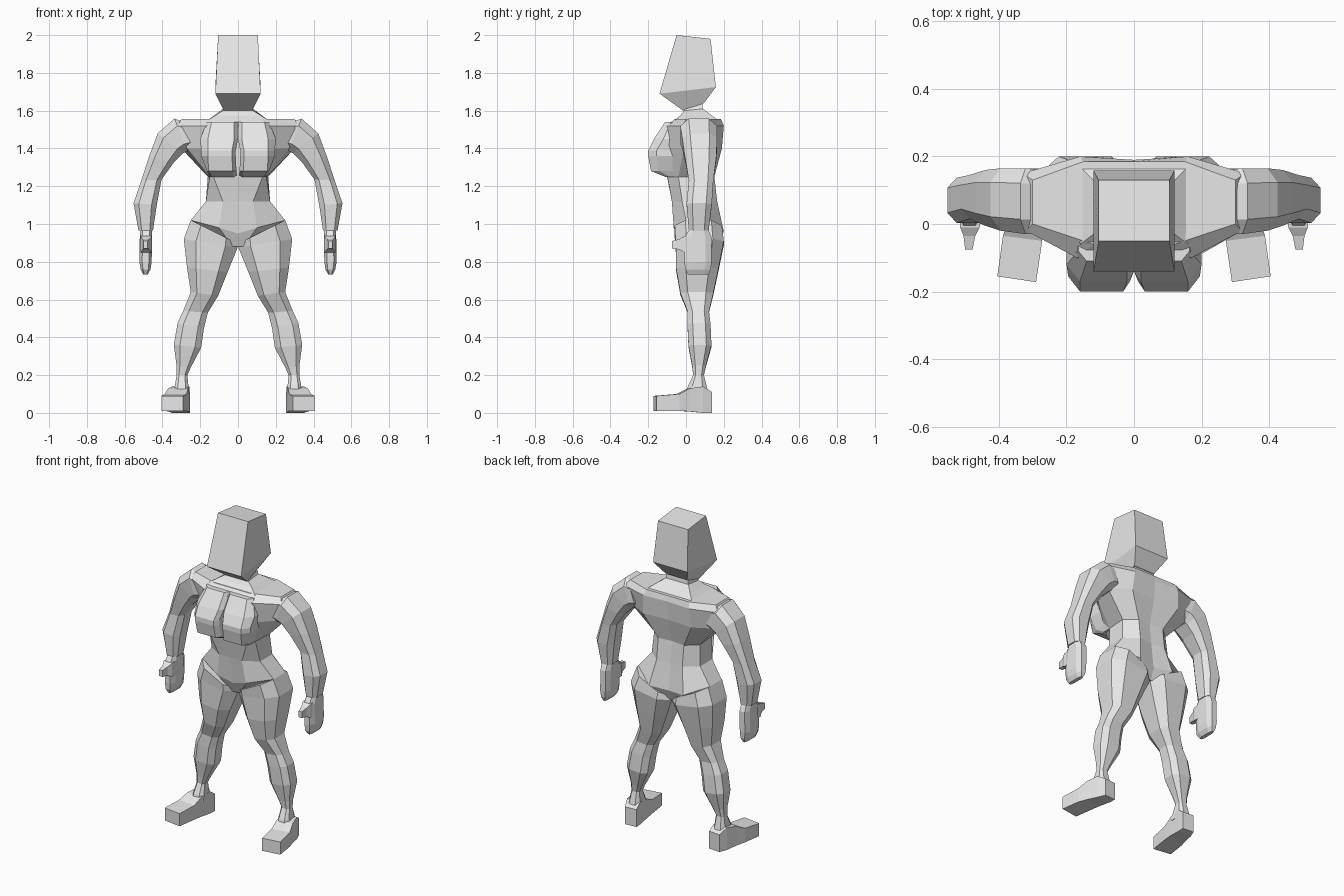
import bpy, bmesh

skin = bpy.data.materials.new("pale grey")
skin.diffuse_color = (0.8, 0.8, 0.8, 1)


def loft(name, rings, mirror=False):
    """Skin closed rings of equal length, cap both ends."""
    bm = bmesh.new()
    vr = [[bm.verts.new(p) for p in r] for r in rings]
    n = len(vr[0])
    for a, b in zip(vr, vr[1:]):
        for i in range(n):
            j = (i + 1) % n
            bm.faces.new((a[i], a[j], b[j], b[i]))
    bm.faces.new(vr[0][::-1])
    bm.faces.new(vr[-1])
    bmesh.ops.recalc_face_normals(bm, faces=bm.faces)
    me = bpy.data.meshes.new(name)
    bm.to_mesh(me)
    bm.free()
    me.materials.append(skin)
    ob = bpy.data.objects.new(name, me)
    bpy.context.collection.objects.link(ob)
    if mirror:
        m = ob.modifiers.new("both sides", 'MIRROR')
        m.use_mirror_merge = False
    return ob


def limb_ring(xo, zo, xi, zi, yf, yb, c=0.55):
    """Eight-sided section from outer point, inner point and depth range."""
    cx, cz, cy = (xo + xi) / 2, (zo + zi) / 2, (yf + yb) / 2
    ux, uz, v = (xo - xi) / 2, (zo - zi) / 2, (yb - yf) / 2
    uv = [(1, -c), (1, c), (c, 1), (-c, 1), (-1, c), (-1, -c), (-c, -1), (c, -1)]
    return [(cx + ux * s, cy + v * t, cz + uz * s) for s, t in uv]


def limb(name, sections):
    loft(name, [limb_ring(*s) for s in sections], True)


def body_ring(half):
    """Half contour front to back, reflected to a whole ring."""
    return half + [(-x, y, z) for x, y, z in half[-2:0:-1]]


def at(z, *pts):
    return body_ring([(x, y, z) for x, y in pts])


def box_ring(x0, x1, y0, y1, zf, zb):
    return [(x0, y0, zf), (x1, y0, zf), (x1, y1, zb), (x0, y1, zb)]


# torso from crotch to shoulders
loft("torso", [
    at(.88, (0, -.02), (.03, -.02), (.06, .03), (.06, .1), (.04, .15), (0, .15)),
    body_ring([(0, -.05, .95), (.1, -.065, .98), (.25, 0, 1.02),
               (.25, .12, 1.02), (.12, .2, .96), (0, .175, .95)]),
    at(1.12, (0, -.075), (.08, -.075), (.17, -.02), (.17, .1), (.09, .165), (0, .155)),
    at(1.25, (0, -.1), (.13, -.098), (.15, -.04), (.16, .09), (.09, .15), (0, .14)),
    at(1.40, (0, -.1), (.18, -.1), (.27, -.01), (.3, .12), (.17, .19), (0, .18)),
    at(1.52, (0, -.1), (.17, -.1), (.32, -.02), (.33, .15), (.16, .2), (0, .19)),
    at(1.555, (0, -.06), (.12, -.06), (.3, 0), (.3, .13), (.15, .185), (0, .185)),
])

# neck, flaring into the shoulders
loft("neck", [
    box_ring(-.16, .16, -.06, .17, 1.55, 1.55),
    box_ring(-.12, .12, -.03, .13, 1.575, 1.58),
    box_ring(-.08, .08, -.01, .09, 1.60, 1.61),
    box_ring(-.07, .07, -.01, .085, 1.63, 1.65),
])

# tapered block head
loft("head", [
    box_ring(-.075, .075, -.015, .095, 1.60, 1.64),
    box_ring(-.12, .12, -.14, .158, 1.69, 1.725),
    box_ring(-.105, .105, -.05, .13, 2.0, 1.98),
])

# chest: upper panels and the two blocks beneath
chest = [  # z, inner x, front x, side x, front y, side y
    (1.25, .006, .14, .15, -.11, -.09),
    (1.28, .008, .155, .165, -.185, -.14),
    (1.36, .012, .16, .195, -.2, -.155),
    (1.39, .012, .16, .195, -.2, -.155),
    (1.45, 0, .16, .2, -.17, -.12),
    (1.54, 0, .14, .165, -.11, -.08),
]
loft("chest", [[(xi, -.04, z), (xi, yf + .03, z), (xi + .02, yf, z), (xf, yf, z),
                (xs, ys, z), (xs, -.04, z)]
               for z, xi, xf, xs, yf, ys in chest], True)

# arms down to the wrists
limb("arm", [
    (.29, 1.54, .24, 1.40, -.03, .16),
    (.336, 1.558, .27, 1.385, -.03, .165),
    (.425, 1.48, .29, 1.375, -.02, .165),
    (.47, 1.36, .34, 1.325, -.005, .16),
    (.512, 1.23, .405, 1.235, .015, .145),
    (.553, 1.11, .43, 1.10, .003, .137),
    (.527, .965, .45, .965, .015, .12),
])

# mitten hands and thumbs
limb("hand", [
    (.52, .975, .455, .975, .02, .115),
    (.52, .93, .455, .93, -.008, .135),
    (.522, .80, .457, .80, -.008, .135),
    (.515, .76, .463, .76, -.005, .132),
    (.502, .733, .478, .733, .01, .12),
])
loft("thumb", [[(x0, y, z0), (x1, y, z0), (x1, y, z1), (x0, y, z1)]
               for y, x0, x1, z0, z1 in [(.03, .455, .515, .85, .94),
                                         (-.01, .457, .515, .85, .935),
                                         (-.035, .47, .505, .865, .92),
                                         (-.075, .478, .5, .87, .91)]], True)

# legs down to the ankles
limb("leg", [
    (.25, 1.02, .01, .90, -.06, .19),
    (.287, .92, .002, .875, -.055, .2),
    (.27, .77, .055, .745, -.052, .172),
    (.25, .64, .105, .62, -.03, .145),
    (.29, .54, .16, .53, .008, .122),
    (.32, .475, .18, .45, .008, .13),
    (.34, .36, .195, .345, .013, .135),
    (.325, .25, .25, .24, .033, .105),
    (.325, .20, .268, .20, .038, .095),
    (.335, .14, .262, .14, .01, .11),
    (.34, .10, .26, .10, .0, .12),
])

# wedge feet turned slightly outwards
foot = [  # inner x, inner y, outer x, outer y, bottom z, top z
    (.29, -.172, .405, -.155, .01, .09),
    (.272, -.05, .388, -.035, .01, .1),
    (.265, .01, .37, .02, .008, .13),
    (.258, .09, .35, .09, 0, .14),
    (.255, .132, .33, .138, 0, .11),
]
loft("foot", [[(xi, yi, b), (xo, yo, b), (xo, yo, t), (xi, yi, t)]
              for xi, yi, xo, yo, b, t in foot], True)
